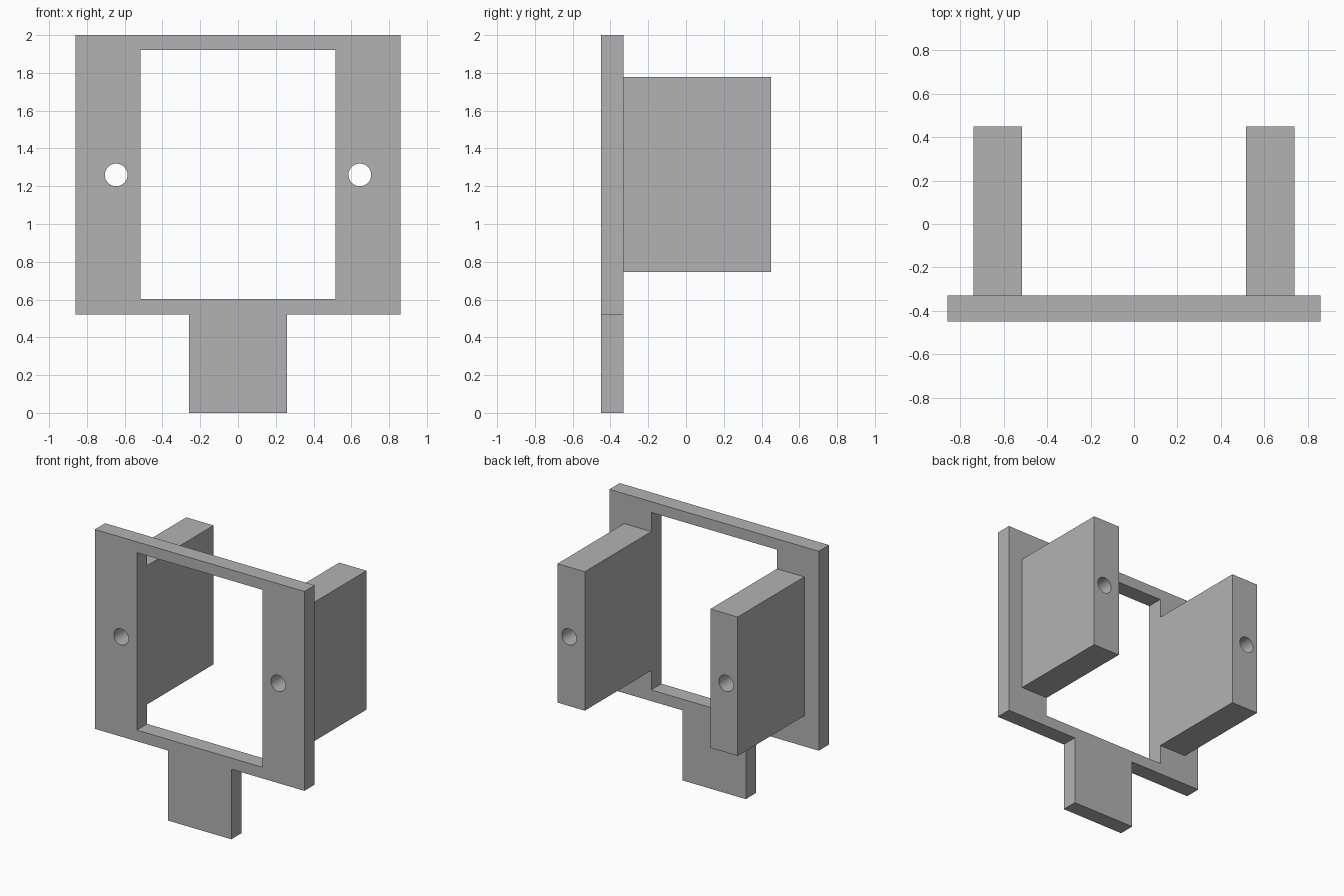
import bpy
import bmesh
import math
from mathutils import Matrix

cube = bpy.data.objects.get("Cube")
if cube:
    bpy.data.objects.remove(cube, do_unlink=True)

grey = bpy.data.materials.new("plain grey")
grey.use_nodes = True
colour = (0.45, 0.45, 0.45, 1)
grey.diffuse_color = colour
grey.node_tree.nodes["Principled BSDF"].inputs["Base Color"].default_value = colour

FRONT, PLATE_BACK, BACK = -0.45, -0.33, 0.45
HOLE_X, HOLE_Z, HOLE_R = 0.645, 1.26, 0.06


def finish(name, bm):
    bmesh.ops.recalc_face_normals(bm, faces=bm.faces)
    mesh = bpy.data.meshes.new(name)
    bm.to_mesh(mesh)
    bm.free()
    obj = bpy.data.objects.new(name, mesh)
    mesh.materials.append(grey)
    bpy.context.collection.objects.link(obj)
    return obj


def extruded(name, outline, y0, y1):
    """Extrude an (x, z) outline from y0 to y1."""
    bm = bmesh.new()
    face = bm.faces.new([bm.verts.new((x, y0, z)) for x, z in outline])
    moved = bmesh.ops.extrude_face_region(bm, geom=[face])["geom"]
    verts = [v for v in moved if isinstance(v, bmesh.types.BMVert)]
    bmesh.ops.translate(bm, verts=verts, vec=(0, y1 - y0, 0))
    return finish(name, bm)


def rectangle(x0, x1, z0, z1):
    return [(x0, z0), (x1, z0), (x1, z1), (x0, z1)]


def cut(obj, cutter):
    mod = obj.modifiers.new("cut", "BOOLEAN")
    mod.operation = "DIFFERENCE"
    mod.solver = "EXACT"
    mod.object = cutter
    bpy.context.view_layer.objects.active = obj
    bpy.ops.object.modifier_apply(modifier=mod.name)


# Front plate with its mounting tab, as one outline
half = [(0.26, 0), (0.26, 0.52), (0.86, 0.52), (0.86, 2)]
plate = extruded("front_plate", half + [(-x, z) for x, z in reversed(half)],
                 FRONT, PLATE_BACK)

# Window opening
window = extruded("window_cutter", rectangle(-0.516, 0.516, 0.603, 1.92), -0.6, -0.2)
cut(plate, window)
cutters = [window]

# Side blocks, each drilled with the plate from front to back
for side, name in ((1, "left"), (-1, "right")):
    block = extruded(name + "_block",
                     rectangle(side * 0.516, side * 0.74, 0.747, 1.778),
                     PLATE_BACK, BACK)
    bm = bmesh.new()
    bmesh.ops.create_cone(
        bm, cap_ends=True, segments=48, radius1=HOLE_R, radius2=HOLE_R, depth=2,
        matrix=Matrix.Translation((side * HOLE_X, 0, HOLE_Z))
        @ Matrix.Rotation(math.pi / 2, 4, "X"))
    drill = finish(name + "_drill", bm)
    cut(plate, drill)
    cut(block, drill)
    cutters.append(drill)

for cutter in cutters:
    bpy.data.objects.remove(cutter, do_unlink=True)

# Smooth bores, sharp edges elsewhere
for obj in bpy.context.collection.objects:
    if obj.type == "MESH" and obj.name.endswith(("_block", "_plate")):
        bpy.ops.object.select_all(action="DESELECT")
        obj.select_set(True)
        bpy.context.view_layer.objects.active = obj
        bpy.ops.object.shade_smooth_by_angle(angle=math.radians(30))
